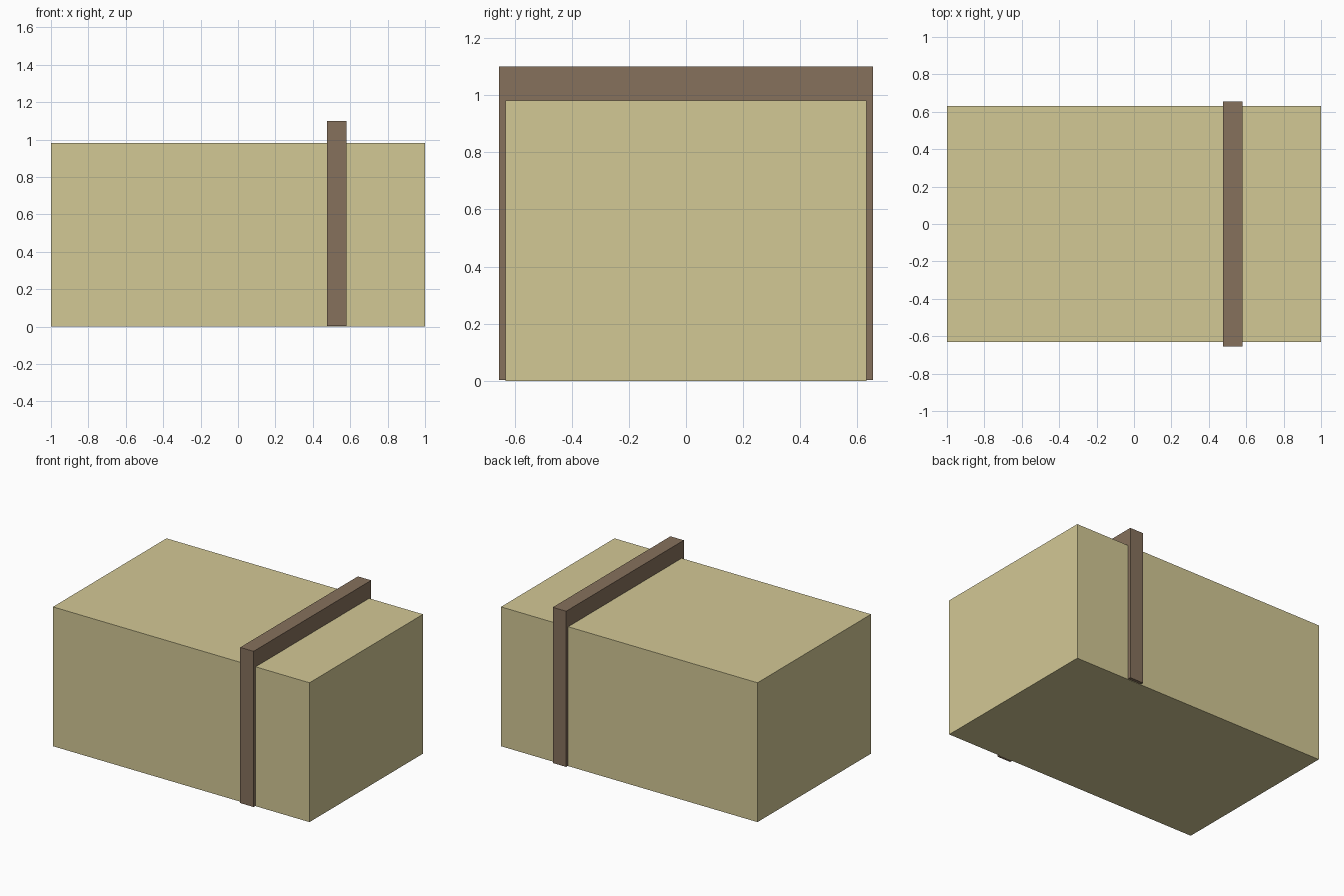
import bpy, bmesh

if "Cube" in bpy.data.objects:
    bpy.data.objects.remove(bpy.data.objects["Cube"])


def material(name, color):
    m = bpy.data.materials.new(name)
    m.diffuse_color = (*color, 1)
    m.use_nodes = True
    m.node_tree.nodes["Principled BSDF"].inputs["Base Color"].default_value = m.diffuse_color
    return m


def extrude_profile(name, profile, x0, x1, mat):
    """Extrude a closed (y, z) profile along x from x0 to x1."""
    bm = bmesh.new()
    face = bm.faces.new([bm.verts.new((x0, y, z)) for y, z in profile])
    out = bmesh.ops.extrude_face_region(bm, geom=[face])
    verts = [v for v in out["geom"] if isinstance(v, bmesh.types.BMVert)]
    bmesh.ops.translate(bm, verts=verts, vec=(x1 - x0, 0, 0))
    bmesh.ops.recalc_face_normals(bm, faces=bm.faces)
    mesh = bpy.data.meshes.new(name)
    bm.to_mesh(mesh)
    bm.free()
    mesh.materials.append(mat)
    obj = bpy.data.objects.new(name, mesh)
    bpy.context.collection.objects.link(obj)
    return obj


straw = material("straw", (0.65, 0.58, 0.30))
brown = material("brown", (0.24, 0.165, 0.107))

W, H = 0.632, 0.982          # block half depth and height
SW, SH = 0.655, 1.10         # strap half depth and height
IN = 0.02                    # how far the strap sinks into the block

# Main block
extrude_profile("block", [(-W, 0), (W, 0), (W, H), (-W, H)], -1, 1, straw)

# Strap: an arch over the top and down both sides, just clear of the floor
inner, top, foot = W - IN, H - IN, 0.003
extrude_profile("strap", [(-SW, foot), (-SW, SH), (SW, SH), (SW, foot),
                          (inner, foot), (inner, top), (-inner, top), (-inner, foot)],
                0.476, 0.58, brown)
